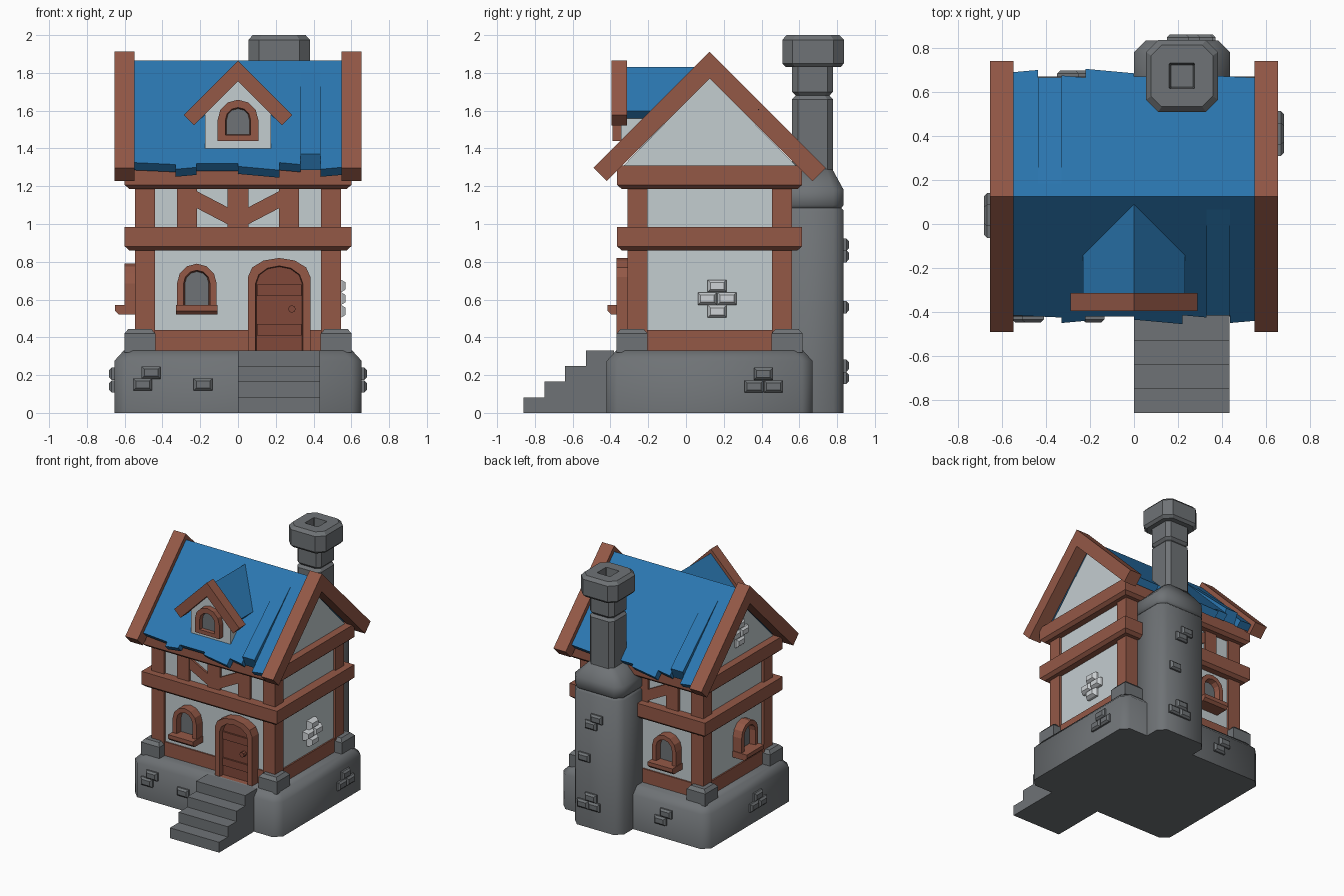
import bpy, bmesh, math
from mathutils import Matrix

if "Cube" in bpy.data.objects:
    bpy.data.objects.remove(bpy.data.objects["Cube"])


def mat(name, r, g, b):
    m = bpy.data.materials.new(name)
    m.diffuse_color = (r, g, b, 1)
    m.use_nodes = True
    m.node_tree.nodes["Principled BSDF"].inputs["Base Color"].default_value = m.diffuse_color
    return m


STONE = mat("grey_stone", 0.158, 0.17, 0.18)
PLASTER = mat("pale_plaster", 0.55, 0.61, 0.63)
BLOCK = mat("light_brick", 0.62, 0.65, 0.67)
WOOD = mat("red_brown_wood", 0.295, 0.098, 0.062)
DOOR = mat("dark_door_wood", 0.22, 0.066, 0.042)
BLUE = mat("blue_roof", 0.024, 0.185, 0.44)
CY = 0.125  # house centre in y
# outward distance of each wall and its turn about z (front frame: x along, -y out)
TURN = {"front": 0, "right": 90, "back": 180, "left": -90}
WALL = {"front": 0.29, "right": 0.525, "back": 0.54, "left": 0.525}
BASE = {"front": 0.42, "right": 0.655, "back": 0.67, "left": 0.655}


def rings(name, loops, material, closed=True, side="front"):
    """Skin equal-length loops of points; cap the ends or join last to first."""
    bm = bmesh.new()
    vs = [[bm.verts.new(p) for p in lp] for lp in loops]
    n = len(vs[0])
    pairs = list(zip(vs, vs[1:])) + ([] if closed else [(vs[-1], vs[0])])
    for a, b in pairs:
        for i in range(n):
            j = (i + 1) % n
            bm.faces.new((a[i], a[j], b[j], b[i]))
    if closed:
        bm.faces.new(vs[0])
        bm.faces.new(vs[-1])
    bmesh.ops.recalc_face_normals(bm, faces=bm.faces)
    bm.transform(Matrix.Rotation(math.radians(TURN[side]), 4, 'Z'))
    me = bpy.data.meshes.new(name)
    bm.to_mesh(me)
    bm.free()
    me.materials.append(material)
    ob = bpy.data.objects.new(name, me)
    bpy.context.collection.objects.link(ob)
    return ob


def rect(x0, x1, y0, y1, z, c=0):
    if not c:
        return [(x0, y0, z), (x1, y0, z), (x1, y1, z), (x0, y1, z)]
    return [(x0 + c, y0, z), (x1 - c, y0, z), (x1, y0 + c, z), (x1, y1 - c, z),
            (x1 - c, y1, z), (x0 + c, y1, z), (x0, y1 - c, z), (x0, y0 + c, z)]


def box(name, x0, x1, y0, y1, z0, z1, m, side="front"):
    return rings(name, [rect(x0, x1, y0, y1, z0), rect(x0, x1, y0, y1, z1)], m, side=side)


def tower(name, x, y, levels, m):
    """Stack of chamfered rectangles: (z, half x, half y, chamfer)."""
    return rings(name, [rect(x - a, x + a, y - b, y + b, z, c) for z, a, b, c in levels], m)


def slab_y(name, pts, y0, y1, m, side="front"):
    return rings(name, [[(x, y, z) for x, z in pts] for y in (y0, y1)], m, side=side)


def slab_x(name, pts, x0, x1, m):
    return rings(name, [[(x, y, z) for y, z in pts] for x in (x0, x1)], m)


def chevron(c, apex, w, inset, inner):
    return [(c - w, apex - w), (c, apex), (c + w, apex - w),
            (c + w - inset, apex - w - inset), (c, inner), (c - w + inset, apex - w - inset)]


def arch(u, hw, z0, spring, rise, n=6):
    return [(u - hw, z0), (u + hw, z0)] + [
        (u + hw * math.cos(math.pi * i / n), spring + rise * math.sin(math.pi * i / n))
        for i in range(n + 1)]


def arch_frame(name, outer, inner_front, inner_back, front, back, m, side):
    lp = [(outer, back), (outer, front), (inner_front, front), (inner_back, back)]
    rings(name, [[(x, y, z) for x, z in p] for p, y in lp], m, closed=False, side=side)


def window(side, u, d, z0, spring, out=0.075, hw=0.105, ihw=0.058, sill=True):
    b = z0 if sill else z0 + 0.035
    arch_frame(side + "_window_frame", arch(u, hw, z0, spring, hw),
               arch(u, ihw + 0.012, b - 0.004, spring, ihw + 0.012),
               arch(u, ihw, b, spring, ihw), -d - out, -d + 0.01, WOOD, side)
    slab_y(side + "_window_pane", arch(u, ihw + 0.01, b - 0.005, spring, ihw + 0.01),
           -d - out * 0.35, -d + 0.01, STONE, side)
    if sill:
        so = out + 0.05
        slab = [(-d, z0 - 0.05), (-d - so + 0.02, z0 - 0.05), (-d - so, z0 - 0.03),
                (-d - so, z0), (-d, z0)]
        rings(side + "_window_sill", [[(u + s * 0.11, y, z) for y, z in slab] for s in (-1, 1)],
              WOOD, side=side)


def brick(side, d, u, z, w=0.1, h=0.065, out=0.027, m=STONE):
    lp = []
    for y, k in ((-d + 0.02, 0), (-d - out * 0.5, 0), (-d - out, 0.014)):
        a, b = w / 2 - k, h / 2 - k
        lp.append([(u - a, y, z - b), (u + a, y, z - b), (u + a, y, z + b), (u - a, y, z + b)])
    rings(side + "_brick", lp, m, side=side)


# stone base and steps
base = tower("stone_base", 0, CY,
             [(0, .655, .545, .056), (.275, .655, .545, .056), (.33, .605, .495, .05)], STONE)
for i in range(4):
    box("step", 0, 0.435, -0.53 - 0.11 * i, -0.38, 0, 0.33 - 0.0825 * i, STONE)

# plaster walls, attic and belts
box("walls", -.525, .525, -.29, .54, .3, 1.25, PLASTER)
slab_x("attic_gables", [(CY - .46, 1.305), (CY + .46, 1.305), (CY, 1.775)], -.54, .54, PLASTER)
tower("foot_rail", 0, CY, [(.32, .536, .426, 0), (.44, .536, .426, 0)], WOOD)
for z0, z1 in ((.86, .985), (1.185, 1.31)):
    tower("belt_beam", 0, CY, [(z0, .575, .465, 0), (z0 + .022, .6, .49, 0), (z1, .6, .49, 0)], WOOD)
for sx in (-1, 1):
    for sy in (-1, 1):
        tower("corner_post", sx * .4925, CY + sy * .3825, [(.4, .0535, .0535, 0), (1.25, .0535, .0535, 0)], WOOD)
        tower("corner_stone", sx * .52, CY + sy * .41,
              [(.32, .082, .082, 0), (.42, .082, .082, 0), (.445, .06, .06, 0)], STONE)

# timber bracing on front and back upper walls
for side in ("front", "back"):
    d = WALL[side]
    box(side + "_king_post", -.055, .055, -d - .018, -d, .95, 1.25, WOOD, side)
    for s in (-1, 1):
        box(side + "_stud", s * .27 - .053, s * .27 + .053, -d - .02, -d, .95, 1.25, WOOD, side)
        slab_y(side + "_brace", [(s * .23, 1.09), (s * .23, 1.18), (0, 1.06), (0, .97)],
               -d - .016, -d, WOOD, side)

# windows
for side, u in (("front", -.218), ("back", .235), ("left", -.05)):
    window(side, u, WALL[side], .57, .685)

# door
arch_frame("door_frame", arch(.218, .165, .33, .72, .1), arch(.218, .125, .325, .685, .093),
           arch(.218, .115, .325, .685, .083), -.368, -.26, WOOD, "front")
slab_y("door_panel", arch(.218, .122, .33, .685, .09), -.325, -.26, DOOR)
for z in (.44, .65):
    box("door_board", .1, .336, -.338, -.3, z - .03, z + .03, DOOR)
bpy.ops.mesh.primitive_cylinder_add(vertices=8, radius=.02, depth=.04, location=(.285, -.34, .55),
                                    rotation=(math.pi / 2, 0, 0))
bpy.context.object.name = "door_knob"
bpy.context.object.data.materials.append(DOOR)

# blue roof strips; back slope is the front one turned half round
CELLS = [(-.55, -.33, .54, .55, 0), (-.33, -.22, .575, .565, 0), (-.22, 0, .545, .545, 0),
         (0, .22, .56, .58, 0), (.22, .33, .54, .55, 0), (.33, .437, .54, .54, .045),
         (.437, .55, .575, .565, 0)]
for s in (-1, 1):
    for x0, x1, e0, e1, lift in CELLS:
        lp = []
        for x, e in ((x0, e0), (x1, e1)):
            prof = [(0, 1.865), (.06, 1.805), (e, 1.865 - e + lift), (e - .04, 1.825 - e), (0, 1.785)]
            lp.append([(-s * x, CY + s * q, z) for q, z in prof])
        rings("roof_strip", lp, BLUE)
    slab_x("barge_boards", chevron(CY, 1.912, .615, .07, 1.77), s * .547, s * .655, WOOD)

# dormer
slab_y("dormer_wall", [(-.175, 1.4), (.175, 1.4), (.175, 1.6), (0, 1.775), (-.175, 1.6)], -.345, 0, PLASTER)
slab_y("dormer_roof", chevron(0, 1.83, .232, .04, 1.75), -.325, .09, BLUE)
slab_y("dormer_barge_boards", chevron(0, 1.865, .288, .055, 1.755), -.395, -.313, WOOD)
window("front", 0, .345, 1.44, 1.55, out=.045, hw=.108, ihw=.055, sill=False)

# chimney
stack = tower("chimney_base", .218, .665, [(0, .218, .17, .055), (1.07, .218, .17, .055),
              (1.085, .205, .157, .05), (1.1, .218, .17, .055), (1.18, .218, .17, .055),
              (1.29, .11, .11, .03)], STONE)
tower("chimney_stack", .218, .67, [(1.25, .108, .108, .03), (1.66, .108, .108, .03), (1.68, .09, .09, .025),
      (1.70, .108, .108, .03), (1.84, .108, .108, .03)], STONE)
tower("chimney_cap", .218, .673, [(1.83, .145, .145, .05), (1.85, .163, .163, .055), (1.975, .163, .163, .055),
      (2.0, .14, .14, .048), (2.0, .058, .058, .004), (1.87, .05, .05, .004)], STONE)

# soft shading on the rounded stone masses
for ob in (base, stack):
    bpy.ops.object.select_all(action='DESELECT')
    ob.select_set(True)
    bpy.context.view_layer.objects.active = ob
    bpy.ops.object.shade_smooth_by_angle(angle=math.radians(50))

# accent bricks on base, walls, gable and chimney
for side, u, z in (("front", -.46, .213), ("front", -.505, .15), ("front", -.185, .15),
                   ("right", .41, .207), ("right", .36, .14), ("right", .463, .14),
                   ("left", -.04, .207), ("left", -.09, .14), ("left", .013, .14),
                   ("back", .3, .207), ("back", .25, .14)):
    brick(side, BASE[side], u, z)
for u, z in ((-.2, .89), (-.25, .83), (-.31, .56), (-.25, .25), (-.22, .185), (-.32, .185)):
    brick("back", .835, u, z)
for side, u, z0, d in (("right", .165, .605, .525), ("left", -.11, 1.5, .54)):
    for du, dz in ((0, .067), (-.052, 0), (.052, 0), (0, -.067)):
        brick(side, d, u + du, z0 + dz, out=.045 if side == "right" else .03, m=BLOCK)
